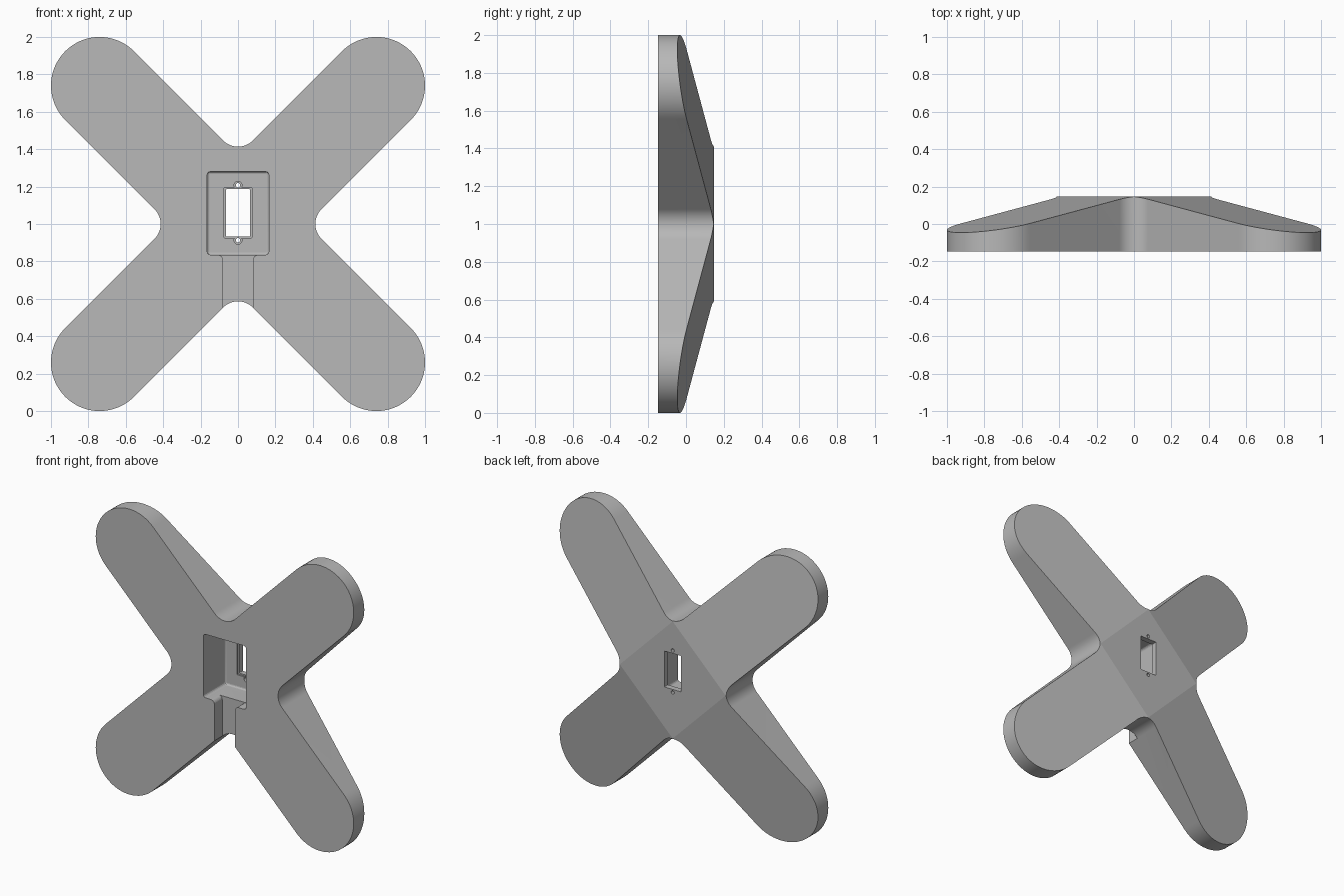
import bpy, bmesh
from math import pi, cos, sin, radians, sqrt
from mathutils import Vector

if "Cube" in bpy.data.objects:
    bpy.data.objects.remove(bpy.data.objects["Cube"], do_unlink=True)

HALF = 0.147           # half of the thickness
ARM_R = 0.26           # half width of an arm
ARM_LEN = 0.74 * sqrt(2)
FILLET = 0.11          # inner corner radius between arms
SLOPE = 0.19           # taper of the back of each arm
FLAT = 0.29            # distance where the taper starts

grey = bpy.data.materials.new("plain grey")
grey.use_nodes = True
grey.diffuse_color = (0.48, 0.48, 0.48, 1)
grey.node_tree.nodes["Principled BSDF"].inputs["Base Color"].default_value = (0.48, 0.48, 0.48, 1)


def arc(cx, cz, r, a0, a1, n):
    return [(cx + r * cos(a0 + (a1 - a0) * i / n), cz + r * sin(a0 + (a1 - a0) * i / n))
            for i in range(n + 1)]


def rounded_rect(x, z0, z1, r):
    corners = [(x - r, z1 - r), (r - x, z1 - r), (r - x, z0 + r), (x - r, z0 + r)]
    return [p for k, (cx, cz) in enumerate(corners)
            for p in arc(cx, cz, r, k * pi / 2, (k + 1) * pi / 2, 4)]


def prism(points, y0, y1):
    """Solid with an x-z outline reaching from y0 to y1."""
    bm = bmesh.new()
    face = bm.faces.new([bm.verts.new((x, y0, z)) for x, z in points])
    new = bmesh.ops.extrude_face_region(bm, geom=[face])["geom"]
    verts = [v for v in new if isinstance(v, bmesh.types.BMVert)]
    bmesh.ops.translate(bm, verts=verts, vec=(0, y1 - y0, 0))
    bmesh.ops.recalc_face_normals(bm, faces=bm.faces)
    return bm


def to_object(bm, name):
    mesh = bpy.data.meshes.new(name)
    bm.to_mesh(mesh)
    bm.free()
    obj = bpy.data.objects.new(name, mesh)
    bpy.context.collection.objects.link(obj)
    mesh.materials.append(grey)
    return obj


# Cross outline: four round-ended arms joined by fillets
outline = []
for k in range(4):
    a = pi / 4 + k * pi / 2
    outline += arc(ARM_LEN * cos(a), ARM_LEN * sin(a), ARM_R, a - pi / 2, a + pi / 2, 32)
    b = a + pi / 4
    d = (ARM_R + FILLET) * sqrt(2)
    outline += arc(d * cos(b), d * sin(b), FILLET, b + 1.25 * pi, b + 0.75 * pi, 14)
bm = prism([(x, z + 1) for x, z in outline], -HALF, HALF)

# Slope the back of each arm towards its tip
for k in range(4):
    a = pi / 4 + k * pi / 2
    cut = bmesh.ops.bisect_plane(
        bm, geom=bm.verts[:] + bm.edges[:] + bm.faces[:], dist=1e-6,
        plane_co=Vector((FLAT * cos(a), HALF, 1 + FLAT * sin(a))),
        plane_no=Vector((SLOPE * cos(a), 1, SLOPE * sin(a))).normalized(),
        clear_outer=True)["geom_cut"]
    edges = [e for e in cut if isinstance(e, bmesh.types.BMEdge) and e.is_boundary]
    bmesh.ops.holes_fill(bm, edges=edges, sides=0)
bmesh.ops.recalc_face_normals(bm, faces=bm.faces)
body = to_object(bm, "cross_body")

# Square pocket with a softened floor edge
FLOOR = 0.095
pocket = prism(rounded_rect(0.165, 0.835, 1.28, 0.018), -0.3, FLOOR)
rim = [e for e in pocket.edges if all(v.co.y > FLOOR - 0.001 for v in e.verts)]
bmesh.ops.bevel(pocket, geom=rim, offset=0.012, segments=3, profile=0.5, affect='EDGES')

# Cable channel flaring into the pocket
flare = arc(0.108, 0.807, 0.028, pi, pi / 2, 6)
half = [(0.08, 0.4)] + flare + [(0.108, 0.87)]
channel = prism(half + [(-x, z) for x, z in reversed(half)], -0.31, -0.06)

cutters = [pocket, channel,
           prism(rounded_rect(0.074, 0.925, 1.195, 0.004), 0.03, FLOOR + 0.012),
           prism(rounded_rect(0.065, 0.934, 1.186, 0.004), 0.02, 0.3)]

# Screw holes above and below the window
for z in (0.913, 1.207):
    cutters.append(prism(arc(0, z, 0.021, 0, 2 * pi, 24)[:-1], 0.04, FLOOR + 0.02))
    cutters.append(prism(arc(0, z, 0.012, 0, 2 * pi, 24)[:-1], 0.05, 0.31))

bpy.context.view_layer.objects.active = body
for cutter_bm in cutters:
    cutter = to_object(cutter_bm, "cutter")
    cutter.hide_render = True
    mod = body.modifiers.new("cut", 'BOOLEAN')
    mod.operation = 'DIFFERENCE'
    mod.solver = 'EXACT'
    mod.object = cutter
    bpy.ops.object.modifier_apply(modifier=mod.name)
    bpy.data.objects.remove(cutter, do_unlink=True)

# Smooth rounded walls, crisp flat planes
for obj in bpy.context.selected_objects:
    obj.select_set(False)
body.select_set(True)
bpy.ops.object.shade_smooth_by_angle(angle=radians(10))
